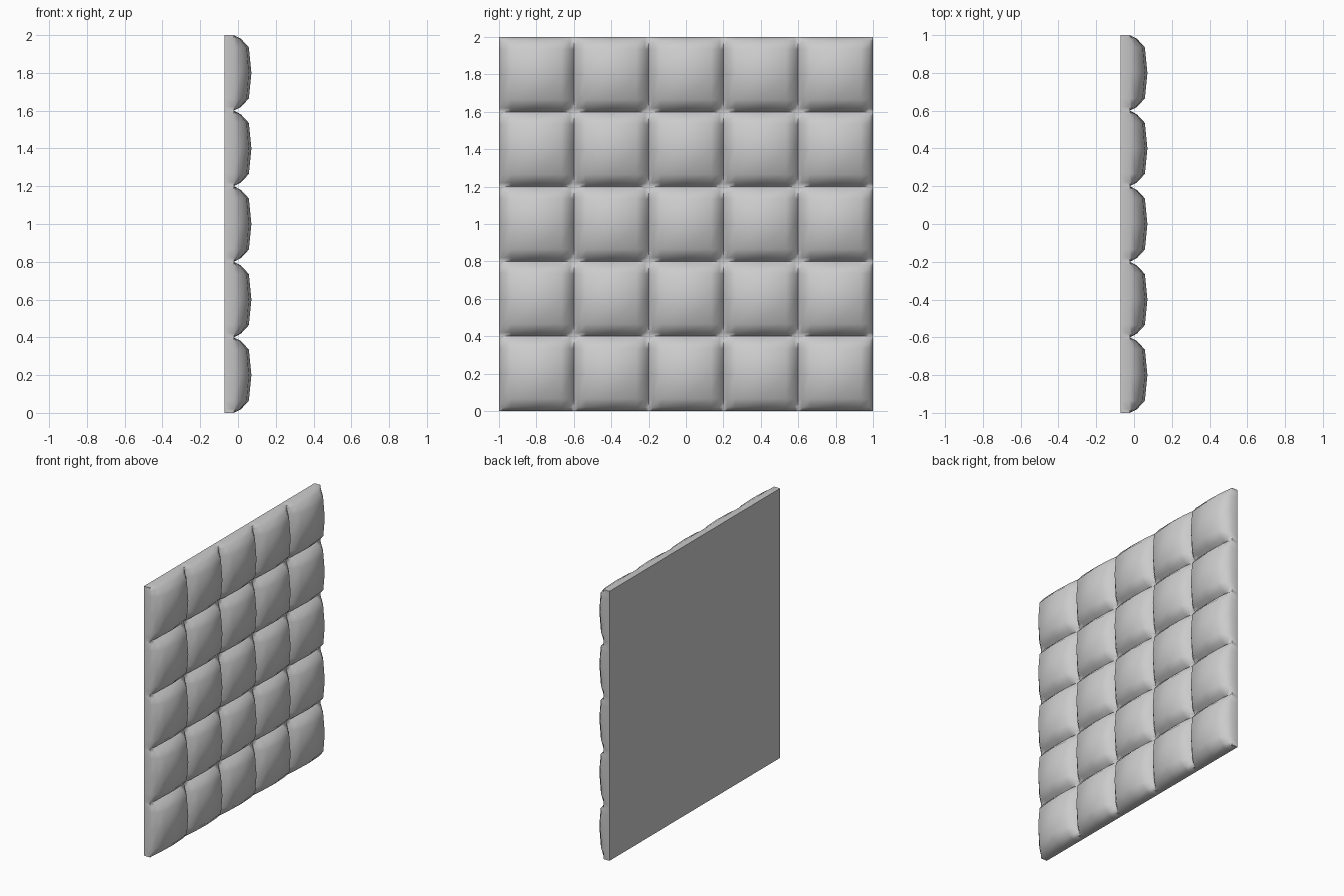
import bpy, bmesh, math

if "Cube" in bpy.data.objects:
    bpy.data.objects.remove(bpy.data.objects["Cube"])

N, TILE = 5, 0.4
BACK, SEAM, PUFF = -0.072, -0.022, 0.093
# cross-section of one cushion: offset from its centre, relative height
PROFILE = [(-0.2, 0), (-0.18, 0.41), (-0.135, 0.855), (0, 1),
           (0.135, 0.855), (0.18, 0.41)]

# repeat the section along a full side of the panel
line = [(-1 + TILE * (i + 0.5) + u, f) for i in range(N) for u, f in PROFILE]
line.append((1, 0))

bm = bmesh.new()
# padded front surface, facing +x
grid = [[bm.verts.new((SEAM + PUFF * f * g, y, z + 1)) for z, g in line]
        for y, f in line]
n = len(line)
for i in range(n - 1):
    for j in range(n - 1):
        bm.faces.new((grid[i][j], grid[i + 1][j],
                      grid[i + 1][j + 1], grid[i][j + 1]))

# rim drawn straight back, then a flat backing
rim = [e for e in bm.edges if e.is_boundary]
res = bmesh.ops.extrude_edge_only(bm, edges=rim)["geom"]
for v in (g for g in res if isinstance(g, bmesh.types.BMVert)):
    v.co.x = BACK
back_edges = [g for g in res if isinstance(g, bmesh.types.BMEdge) and g.is_boundary]
bmesh.ops.contextual_create(bm, geom=back_edges)
bmesh.ops.recalc_face_normals(bm, faces=bm.faces)

mesh = bpy.data.meshes.new("padded_wall_panel")
bm.to_mesh(mesh)
bm.free()
panel = bpy.data.objects.new("padded_wall_panel", mesh)
bpy.context.collection.objects.link(panel)

# soft cushions, crisp seams and back edges
bpy.context.view_layer.objects.active = panel
panel.select_set(True)
bpy.ops.object.shade_smooth_by_angle(angle=math.radians(50))
